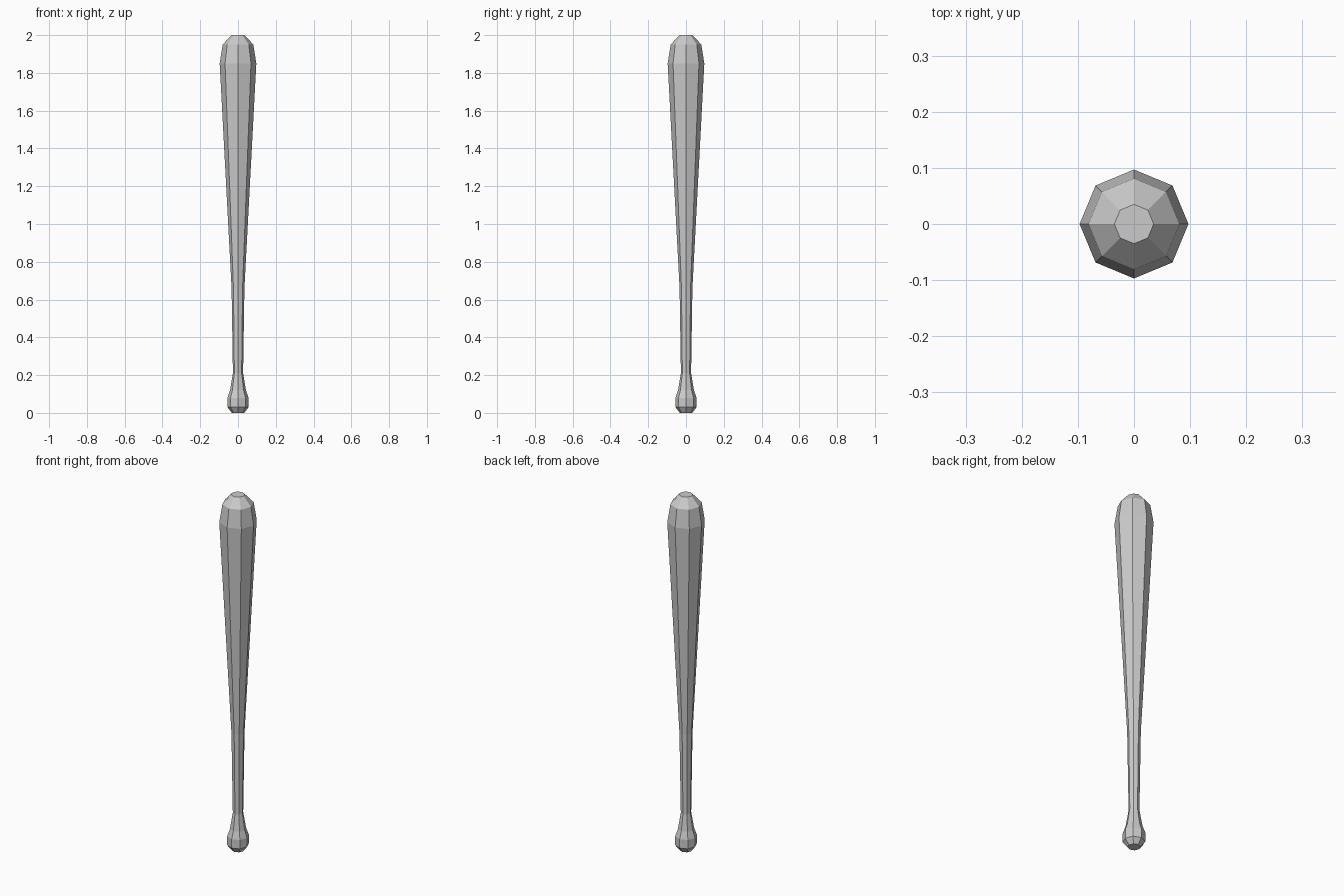
import bpy, bmesh
from math import cos, sin, tau

if "Cube" in bpy.data.objects:
    bpy.data.objects.remove(bpy.data.objects["Cube"])

SIDES = 8

# Bat profile from knob to tip: (radius, height)
PROFILE = [(0.033, 0.0), (0.056, 0.03), (0.056, 0.08), (0.042, 0.12),
           (0.027, 0.21), (0.034, 0.66), (0.097, 1.85), (0.081, 1.95), (0.035, 2.0)]


def lathe(name, profile, sides):
    bm = bmesh.new()
    rings = [[bm.verts.new((r * cos(tau * i / sides), r * sin(tau * i / sides), z))
              for i in range(sides)] for r, z in profile]
    # Side faces
    for low, high in zip(rings, rings[1:]):
        for i in range(sides):
            j = (i + 1) % sides
            bm.faces.new((low[i], low[j], high[j], high[i]))
    # End caps
    bm.faces.new(rings[0][::-1])
    bm.faces.new(rings[-1])
    mesh = bpy.data.meshes.new(name)
    bm.to_mesh(mesh)
    bm.free()
    obj = bpy.data.objects.new(name, mesh)
    bpy.context.collection.objects.link(obj)
    return obj


# Flat-shaded octagonal bat
lathe("bat", PROFILE, SIDES)
